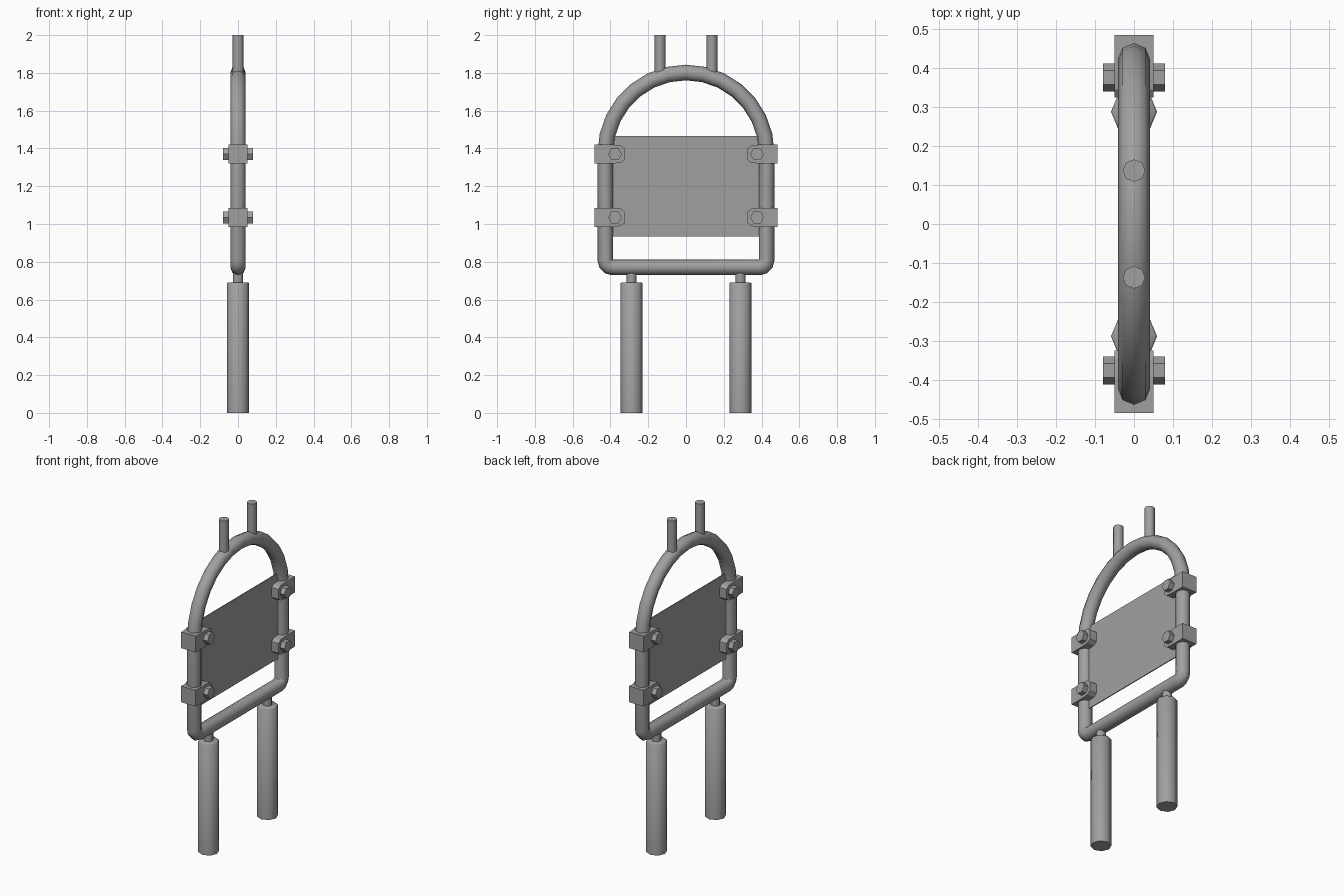
import bpy
import bmesh
from math import pi, sin, cos
from mathutils import Vector, Matrix

cube = bpy.data.objects.get("Cube")
if cube:
    bpy.data.objects.remove(cube, do_unlink=True)

steel = bpy.data.materials.new("grey_steel")
steel.use_nodes = True
GREY = (0.35, 0.35, 0.35, 1)
steel.diffuse_color = GREY
steel.node_tree.nodes["Principled BSDF"].inputs["Base Color"].default_value = GREY


def finish(name, bm, smooth=None):
    bmesh.ops.recalc_face_normals(bm, faces=bm.faces)
    mesh = bpy.data.meshes.new(name)
    bm.to_mesh(mesh)
    bm.free()
    mesh.materials.append(steel)
    obj = bpy.data.objects.new(name, mesh)
    bpy.context.collection.objects.link(obj)
    if smooth:
        bpy.ops.object.select_all(action="DESELECT")
        obj.select_set(True)
        bpy.context.view_layer.objects.active = obj
        bpy.ops.object.shade_smooth_by_angle(angle=smooth)
    return obj


def rod(name, y, z0, z1, radius, bevel=0):
    bm = bmesh.new()
    bmesh.ops.create_cone(bm, cap_ends=True, segments=8, radius1=radius, radius2=radius,
                          depth=z1 - z0, matrix=Matrix.Translation((0, y, (z0 + z1) / 2)))
    if bevel:
        rim = [e for e in bm.edges if all(v.co.z > z1 - 0.001 for v in e.verts)]
        bmesh.ops.bevel(bm, geom=rim, offset=bevel, segments=1, affect="EDGES")
    return finish(name, bm, pi / 3.5)


def closed_tube(name, path, radius, sides=8):
    """Sweep a ring around a closed path lying in the YZ plane."""
    bm = bmesh.new()
    rings = []
    n = len(path)
    for i, p in enumerate(path):
        a = (p - path[i - 1]).normalized()
        b = (path[(i + 1) % n] - p).normalized()
        tangent = (a + b).normalized()
        side = Vector((0, -tangent.z, tangent.y)) / max(tangent.dot(a), 0.5)
        rings.append([bm.verts.new(p + side * radius * cos(t) + Vector((radius * sin(t), 0, 0)))
                      for t in (2 * pi * k / sides for k in range(sides))])
    for i in range(n):
        r, s = rings[i], rings[(i + 1) % n]
        for k in range(sides):
            j = (k + 1) % sides
            bm.faces.new((r[k], r[j], s[j], s[k]))
    return finish(name, bm, pi / 3)


def arc(y, z, radius, start, end, steps):
    return [Vector((0, y + radius * cos(start + (end - start) * i / steps),
                    z + radius * sin(start + (end - start) * i / steps)))
            for i in range(steps + 1)]


# Arched tubular frame with small rounded lower corners
HALF, BASE, SPRING, CORNER = 0.427, 0.77, 1.375, 0.04
path = arc(0, SPRING, HALF, 0, pi, 14)
path += arc(-HALF + CORNER, BASE + CORNER, CORNER, pi, 1.5 * pi, 3)
path += arc(HALF - CORNER, BASE + CORNER, CORNER, 1.5 * pi, 2 * pi, 3)
closed_tube("frame_tube", path, 0.041)

# Thin centre panel
bm = bmesh.new()
bmesh.ops.create_cube(bm, size=1, matrix=Matrix.Translation((0, 0, 1.2))
                      @ Matrix.Diagonal((0.006, 0.82, 0.53, 1)))
finish("panel", bm)


def clamp(name, sign, z):
    profile = [(0.485, 0.05), (0.39, 0.05), (0.345, 0.046), (0.325, 0.03)]
    outline = profile + [(y, -h) for y, h in reversed(profile)]
    bm = bmesh.new()
    face = bm.faces.new([bm.verts.new((-0.05, sign * y, z + h)) for y, h in outline])
    ext = bmesh.ops.extrude_face_region(bm, geom=[face])["geom"]
    bmesh.ops.translate(bm, vec=(0.1, 0, 0),
                        verts=[g for g in ext if isinstance(g, bmesh.types.BMVert)])
    finish(name, bm)


def bolt(name, y, z):
    # Hexagonal bolt through the clamp, corners pointing along the panel
    bm = bmesh.new()
    bmesh.ops.create_cone(bm, cap_ends=True, segments=6, radius1=0.036, radius2=0.036, depth=0.16)
    turn = Matrix.Rotation(pi / 2, 4, "Y")
    bmesh.ops.transform(bm, matrix=Matrix.Translation((0, y, z)) @ turn, verts=bm.verts)
    finish(name, bm)


for label, s in (("front", -1), ("back", 1)):
    # Leg, its joining pin and the upper rod
    rod(label + "_leg", s * 0.288, 0, 0.69, 0.059, 0.005)
    rod(label + "_leg_pin", s * 0.288, 0.68, 0.77, 0.027)
    rod(label + "_top_rod", s * 0.137, 1.77, 2.0, 0.029)
    for level, z in (("upper", 1.37), ("lower", 1.035)):
        clamp(f"{label}_{level}_clamp", s, z)
        bolt(f"{label}_{level}_bolt", s * 0.376, z)
